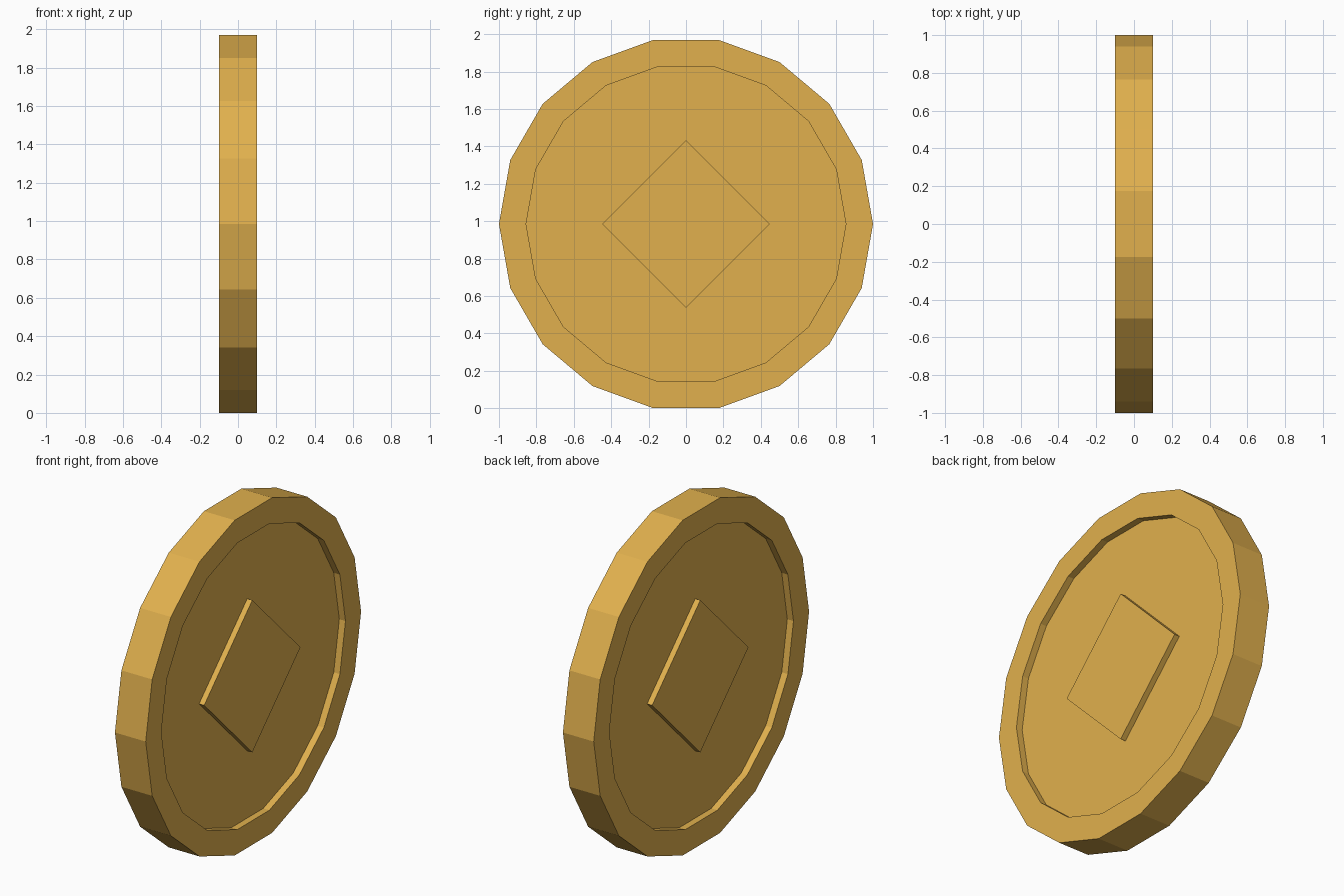
import bpy, bmesh, math

if "Cube" in bpy.data.objects:
    bpy.data.objects.remove(bpy.data.objects["Cube"])

SIDES, RADIUS, HALF = 18, 1.0, 0.1
INNER, RECESS = 0.855, 0.04
EMBLEM, RAISE = 0.447, 0.033
CZ = RADIUS * math.sin(math.radians(80))   # flat facet rests on the ground

gold = bpy.data.materials.new("gold")
gold.diffuse_color = (0.75, 0.434, 0.075, 1)
gold.use_nodes = True
gold.node_tree.nodes["Principled BSDF"].inputs["Base Color"].default_value = gold.diffuse_color


def ring(bm, x, r, n):
    """Polygon loop of vertices around the x axis, first corner on +y."""
    return [bm.verts.new((x, r * math.cos(2 * math.pi * i / n),
                          CZ + r * math.sin(2 * math.pi * i / n))) for i in range(n)]


def lathe(name, profile, n):
    """Skin a list of (x, radius) loops and cap both ends."""
    bm = bmesh.new()
    rings = [ring(bm, x, r, n) for x, r in profile]
    for a, b in zip(rings, rings[1:]):
        for i in range(n):
            j = (i + 1) % n
            bm.faces.new((a[i], a[j], b[j], b[i]))
    bm.faces.new(rings[0])
    bm.faces.new(rings[-1])
    bmesh.ops.recalc_face_normals(bm, faces=bm.faces)
    mesh = bpy.data.meshes.new(name)
    bm.to_mesh(mesh)
    bm.free()
    mesh.materials.append(gold)
    obj = bpy.data.objects.new(name, mesh)
    bpy.context.collection.objects.link(obj)
    return obj


# Coin disc with a raised rim on both faces
floor = HALF - RECESS
lathe("coin_disc", [(-floor, INNER), (-HALF, INNER), (-HALF, RADIUS),
                    (HALF, RADIUS), (HALF, INNER), (floor, INNER)], SIDES)

# Raised diamond on each face
for side, label in ((1, "right"), (-1, "left")):
    lathe(label + "_diamond", [(side * (floor - 0.01), EMBLEM),
                               (side * (floor + RAISE), EMBLEM)], 4)
